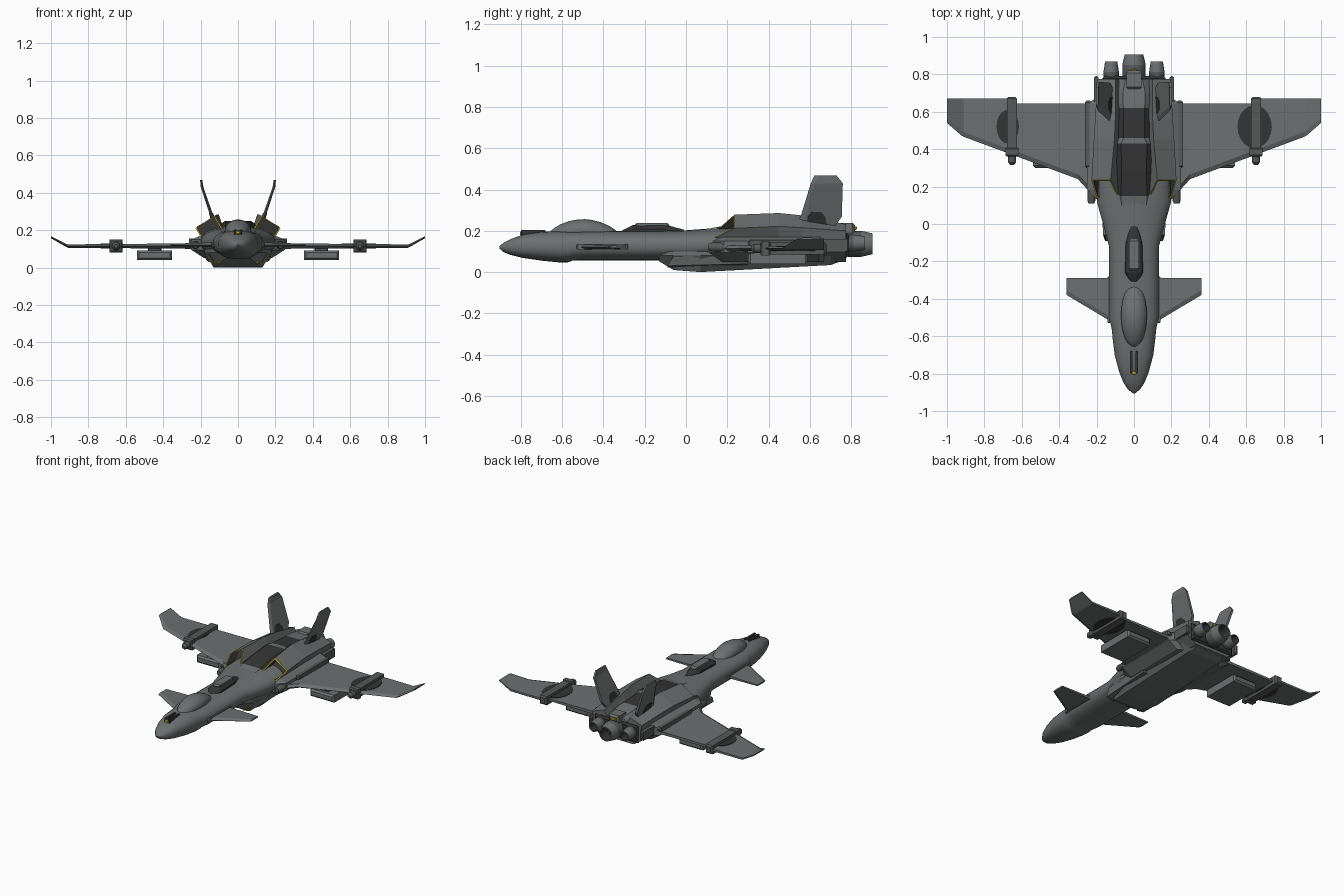
import bpy, bmesh, math
from mathutils import Vector

if "Cube" in bpy.data.objects:
    bpy.data.objects.remove(bpy.data.objects["Cube"])


def material(name, col):
    m = bpy.data.materials.new(name)
    m.diffuse_color = (*col, 1)
    m.use_nodes = True
    m.node_tree.nodes["Principled BSDF"].inputs["Base Color"].default_value = m.diffuse_color
    return m


GREY = material("hull grey", (0.15, 0.162, 0.162))
DARK = material("dark charcoal", (0.035, 0.035, 0.036))
MID = material("panel grey", (0.095, 0.1, 0.1))
YELLOW = material("yellow trim", (0.62, 0.45, 0.01))


def loft(name, rings, mats=GREY, mirror=False, smooth=False, rule=None):
    """Skin a list of point rings; mats is one material or one per band."""
    bands = mats if isinstance(mats, list) else [mats] * (len(rings) - 1)
    used = list(dict.fromkeys(bands + ([DARK] if rule else [])))
    bm = bmesh.new()
    vs = [[bm.verts.new(p) for p in r] for r in rings]
    n = len(rings[0])
    for a, b, m in zip(vs, vs[1:], bands):
        for i in range(n):
            j = (i + 1) % n
            bm.faces.new((a[i], a[j], b[j], b[i])).material_index = used.index(m)
    bm.faces.new(vs[0]).material_index = used.index(bands[0])
    bm.faces.new(vs[-1]).material_index = used.index(bands[-1])
    bmesh.ops.recalc_face_normals(bm, faces=bm.faces)
    if rule:
        for f in bm.faces:
            if rule(f.calc_center_median(), f.normal):
                f.material_index = used.index(DARK)
    me = bpy.data.meshes.new(name)
    bm.to_mesh(me)
    bm.free()
    for m in used:
        me.materials.append(m)
    ob = bpy.data.objects.new(name, me)
    bpy.context.collection.objects.link(ob)
    if mirror:
        ob.modifiers.new("mirror", "MIRROR").use_clip = False
    if smooth:
        bpy.context.view_layer.objects.active = ob
        bpy.ops.object.select_all(action='DESELECT')
        ob.select_set(True)
        bpy.ops.object.shade_smooth_by_angle(angle=math.radians(35))
    return ob


def oval(y, hw, zb, zt, n=28, e=2.4, cx=0):
    """Rounded cross-section across the y axis."""
    pts = []
    for i in range(n):
        a = 2 * math.pi * (i + 0.5) / n
        c, s = math.cos(a), math.sin(a)
        pts.append((cx + hw * math.copysign(abs(c) ** (2 / e), c), y,
                    (zb + zt) / 2 + (zt - zb) / 2 * math.copysign(abs(s) ** (2 / e), s)))
    return pts


def rect(y, x0, x1, z0, z1):
    return [(x0, y, z0), (x1, y, z0), (x1, y, z1), (x0, y, z1)]


def box(name, x, y, z, mat=GREY, mirror=False, c=0.012):
    """Block along y with tapered ends."""
    loft(name, [rect(y[0], x[0] + c, x[1] - c, z[0] + c, z[1] - c), rect(y[0] + c, *x, *z),
                rect(y[1] - c, *x, *z), rect(y[1], x[0] + c, x[1] - c, z[0] + c, z[1] - c)], mat, mirror)


def sym(y, half):
    """Full section from (x, z) points of the right half, top to bottom."""
    return [(x, y, z) for x, z in half] + [(-x, y, z) for x, z in reversed(half)]


# Fuselage from nose to shoulder
hull = [(-.905, .006, .115, .125), (-.885, .032, .097, .142), (-.85, .056, .083, .16), (-.79, .08, .068, .182),
        (-.70, .104, .055, .196), (-.61, .115, .046, .2), (-.575, .118, .046, .2), (-.55, .122, .055, .2),
        (-.50, .134, .056, .2), (-.12, .134, .056, .2), (0, .166, .056, .203), (.12, .2, .058, .212), (.3, .2, .06, .22)]
loft("fuselage", [oval(*h) for h in hull], smooth=True)

# Cockpit canopy, half sunk in the fuselage
loft("canopy", [oval(-.49 + .172 * t, max(.003, .07 * (1 - t * t) ** .5), .15,
                     .19 + .067 * (1 - abs(t) ** 2.2) ** .8 - .012 * max(t, 0), 20, 2)
                for t in [-.999, -.95, -.85, -.7, -.45, -.2, 0, .2, .45, .7, .85, .95, .999]], smooth=True)

# Dark dorsal hump behind the cockpit
loft("dorsal_hump", [oval(-.31, .02, .17, .202, 12), oval(-.26, .05, .17, .228, 12),
                     oval(-.1, .045, .17, .23, 12), oval(-.01, .02, .17, .206, 12)], DARK)
box("dorsal_hatch", (-.027, .027), (-.25, -.08), (.2, .238))

# Nose sensors
box("nose_rail", (.008, .022), (-.80, -.68), (.175, .204), DARK, True, .004)
box("nose_lamp", (-.012, .012), (-.805, -.785), (.178, .196), YELLOW, c=.003)

# Rear body with wing shoulders
loft("rear_body", [sym(y, [(w - .05, .17), (w, .15), (w, .095), (w - .07, .05)])
                   for y, w in [(.1, .17), (.185, .25), (.645, .25), (.67, .205), (.775, .2)]])

# Belly keel
loft("belly", [sym(y, [(a, .1), (a, .08), (b, zb)]) for y, a, b, zb in
               [(-.13, .11, .06, .052), (-.06, .15, .11, .01), (.07, .18, .13, 0),
                (.7, .18, .12, .034), (.775, .15, .1, .06)]])

# Spine with dark camouflage on top
spine = [(.0, .06, .19), (.15, .07, .218), (.28, .066, .24), (.43, .07, .25), (.46, .055, .25),
         (.62, .055, .24), (.645, .06, .238), (.7, .06, .232), (.775, .045, .22)]
loft("spine", [sym(y, [(w, z), (w + .035, z - .03), (w + .035, .1)]) for y, w, z in spine],
     rule=lambda c, n: n.z > .6 and (.15 < c.y < .43 or .47 < c.y < .62))


# Slanted intakes: shell, yellow lip, dark duct
def intake(name, front, rear, depth):
    mid = sum((Vector(p) for p in front), Vector()) / 4
    lip = [Vector(p).lerp(mid, .12) for p in front]
    duct = [p + Vector((0, depth, 0)) for p in lip]
    loft(name, rear[::-1] + [front, lip, duct], [GREY] * len(rear) + [YELLOW, DARK], True)


def quad(y, *xz):
    return [(x, y, z) for x, z in xz]


intake("upper_intake", [(.125, .235, .278), (.227, .235, .212), (.2, .14, .165), (.075, .14, .195)],
       [quad(.45, (.105, .286), (.215, .222), (.19, .165), (.06, .165)),
        quad(.56, (.1, .275), (.208, .215), (.188, .16), (.06, .16)),
        quad(.775, (.1, .232), (.195, .2), (.185, .15), (.06, .15))], .09)
intake("lower_intake", [(.1, -.06, .078), (.165, -.06, .078), (.155, -.09, .03), (.1, -.09, .022)],
       [quad(.3, (.1, .08), (.185, .08), (.17, .04), (.1, .03))], .06)


# Flat surfaces skinned along x: wings and foreplanes
def airfoil(x, le, te, z, t):
    return [(x, le, z), (x, le + .025, z + t), (x, te, z + t * .7), (x, te, z - t * .7), (x, le + .025, z - t)]


loft("wing", [airfoil(*s) for s in
              [(.18, .12, .645, .115, .016), (.25, .185, .645, .115, .015), (.3, .24, .645, .115, .014),
               (.65, .37, .645, .115, .011), (.651, .37, .67, .115, .011), (.91, .466, .67, .115, .009),
               (.925, .475, .67, .122, .008), (1, .54, .67, .162, .005)]], mirror=True)
loft("foreplane", [airfoil(*s) for s in [(.1, -.535, -.29, .122, .013), (.36, -.38, -.29, .122, .006)]], mirror=True)
box("foreplane_root", (.125, .142), (-.53, -.28), (.108, .137), GREY, True, .006)


# Camouflage patches on the wings, above and below
def patch(name, x, y, rx, ry):
    rim = [(x + rx * math.cos(k * math.pi / 10), y + ry * math.sin(k * math.pi / 10)) for k in range(20)]
    loft(name, [[(a, b, z) for a, b in rim] for z in (.1025, .1275)], DARK)


patch("wing_patch_right", .645, .52, .092, .115)
patch("wing_patch_left", -.675, .52, .06, .09)

# Wing pods with round noses
box("wing_pod", (.625, .68), (.36, .68), (.085, .145), MID, True, .01)
loft("pod_nose", [oval(.315, .01, .105, .125, 12, 2, .652), oval(.33, .022, .093, .137, 12, 2, .652),
                  oval(.38, .024, .091, .139, 12, 2, .652)], MID, True, True)
box("pod_clamp", (.618, .687), (.36, .41), (.08, .15), MID, True, .008)

# Underwing launchers and their pylons
box("launcher", (.352, .54), (.3, .59), (.04, .092), GREY, True)
box("launcher_pylon", (.41, .48), (.33, .56), (.085, .106), MID, True, .005)

# Shoulder guns and side equipment
loft("shoulder_gun", [oval(.11, .016, .105, .137, 12, 2, .228), oval(.125, .022, .099, .143, 12, 2, .228),
                      oval(.33, .022, .099, .143, 12, 2, .228)], MID, True, True)
box("side_fairing", (.225, .262), (.3, .66), (.125, .155), MID, True, .01)
box("rear_fairing", (.19, .215), (.6, .79), (.1, .16), MID, True, .008)


# Canted tail fins
def fin(x, y0, y1, z, t):
    return [(x - t, y0 + .02, z), (x, y0, z), (x + t, y0 + .02, z), (x + t, y1, z), (x - t, y1, z)]


loft("tail_fin", [fin(*s) for s in [(.12, .53, .72, .22, .01), (.137, .555, .755, .268, .009),
                                    (.192, .605, .76, .43, .007), (.197, .622, .73, .468, .006)]], mirror=True)
loft("fin_patch", [fin(*s) for s in [(.12, .565, .685, .22, .013), (.137, .575, .675, .268, .012),
                                     (.145, .595, .655, .292, .0115)]], DARK, True)


# Hollow engine nozzles
def nozzle(name, x, z, r, end, mirror):
    prof = [(.74, r * .85), (.785, r), (end - .055, r), (end, r * .8), (end, r * .66), (end - .07, r * .6)]
    loft(name, [oval(y, q, z - q, z + q, 16, 2, x) for y, q in prof],
         [MID, MID, GREY, GREY, DARK], mirror, True)


nozzle("main_nozzle", 0, .137, .064, .905, False)
nozzle("side_nozzle", .122, .14, .042, .868, True)
box("tail_block", (-.04, .04), (.72, .82), (.19, .238), GREY)
box("tail_lamp", (-.015, .015), (.812, .828), (.205, .222), YELLOW, c=.003)
box("engine_bulkhead", (-.17, .17), (.76, .79), (.07, .19), DARK)
